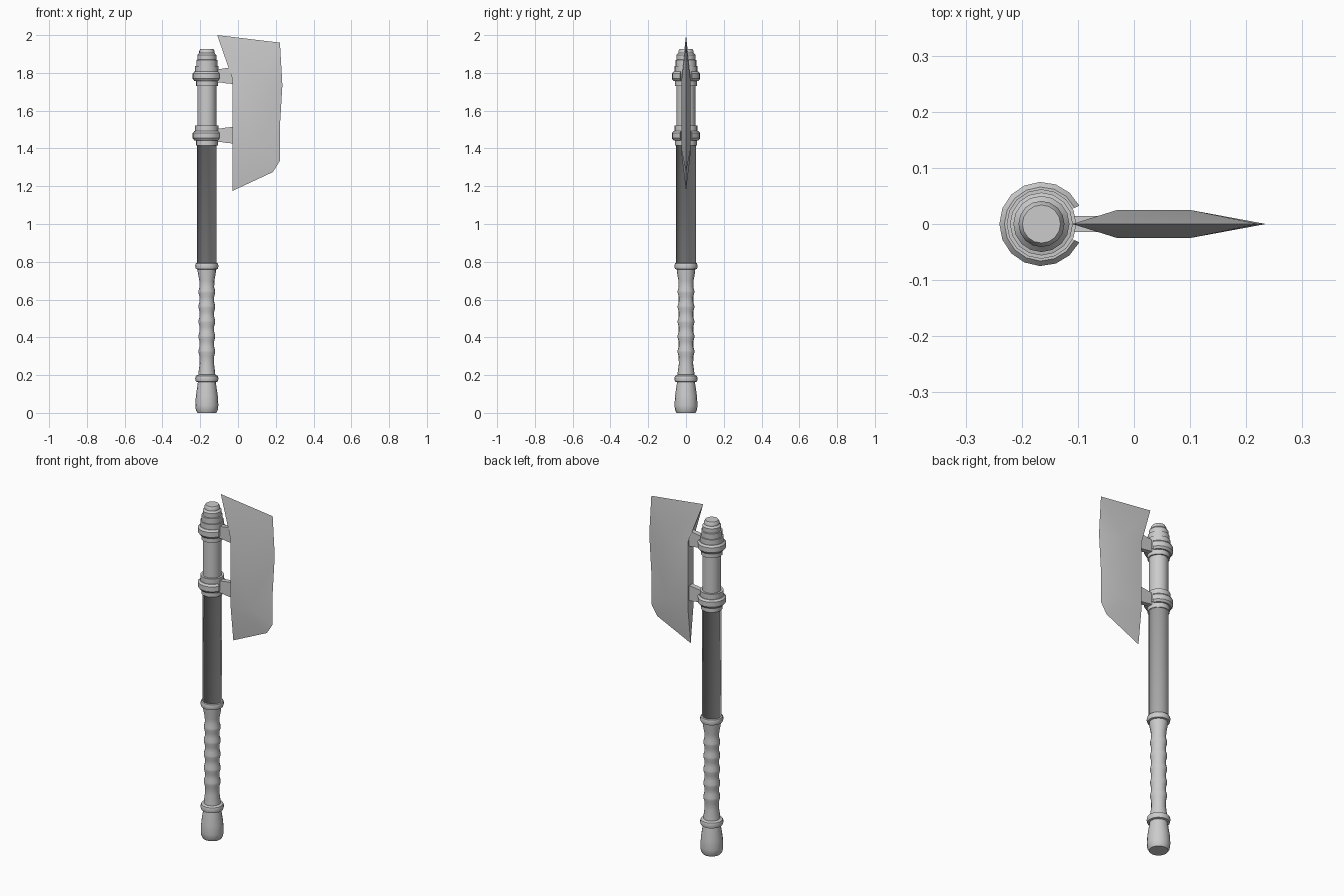
import bpy, bmesh, math

cube = bpy.data.objects.get("Cube")
if cube:
    bpy.data.objects.remove(cube, do_unlink=True)

AXIS_X = -0.165
SIDES = 16

grey = bpy.data.materials.new("plain_grey")
grey.use_nodes = True
grey.diffuse_color = (0.6, 0.6, 0.6, 1)
grey.node_tree.nodes["Principled BSDF"].inputs["Base Color"].default_value = (0.6, 0.6, 0.6, 1)


def add_part(name, verts, faces, location=(0, 0, 0), angle=35):
    mesh = bpy.data.meshes.new(name)
    mesh.from_pydata(verts, [], faces)
    bm = bmesh.new()
    bm.from_mesh(mesh)
    bmesh.ops.recalc_face_normals(bm, faces=bm.faces)
    bm.to_mesh(mesh)
    bm.free()
    mesh.materials.append(grey)
    obj = bpy.data.objects.new(name, mesh)
    bpy.context.collection.objects.link(obj)
    obj.location = location
    bpy.ops.object.select_all(action="DESELECT")
    obj.select_set(True)
    bpy.context.view_layer.objects.active = obj
    if angle >= 180:
        bpy.ops.object.shade_smooth()
    else:
        bpy.ops.object.shade_smooth_by_angle(angle=math.radians(angle))
    return obj


def lathe(name, profile, z=0, angle=40):
    """Turn a (radius, height) profile around the shaft axis and cap its ends."""
    n = len(profile)
    verts = [(r * math.cos(a), r * math.sin(a), h)
             for a in (math.tau * i / SIDES for i in range(SIDES))
             for r, h in profile]
    faces = [(i * n + j, (i + 1) % SIDES * n + j, (i + 1) % SIDES * n + j + 1, i * n + j + 1)
             for i in range(SIDES) for j in range(n - 1)]
    faces += [tuple(i * n for i in range(SIDES)), tuple(i * n + n - 1 for i in range(SIDES))]
    return add_part(name, verts, faces, (AXIS_X, 0, z), angle)


def open_ring(name, section, gap, z):
    """Sweep a closed (radius, height) section round the axis, open towards the blade."""
    n, steps = len(section), SIDES - 2
    verts = []
    for i in range(steps + 1):
        a = gap + (math.tau - 2 * gap) * i / steps
        verts += [(r * math.cos(a), r * math.sin(a), h) for r, h in section]
    faces = [(i * n + j, (i + 1) * n + j, (i + 1) * n + (j + 1) % n, i * n + (j + 1) % n)
             for i in range(steps) for j in range(n)]
    faces += [tuple(range(n)), tuple(steps * n + j for j in range(n))]
    return add_part(name, verts, faces, (AXIS_X, 0, z))


# Pommel, grip with raised ridges, and the collars at both ends of the grip
lathe("pommel", [(0.05, 0), (0.058, 0.015), (0.061, 0.04), (0.058, 0.09), (0.047, 0.165)])
collar = [(0.045, -0.02), (0.058, -0.016), (0.062, 0), (0.058, 0.014), (0.045, 0.02)]
lathe("lower_collar", collar, 0.182)
lathe("upper_collar", collar, 0.778)

grip = [(0.046, 0.18), (0.044, 0.215), (0.038, 0.26)]
for i in range(5):
    h = 0.325 + 0.079 * i
    grip += [(0.039, h - 0.025), (0.044, h - 0.006), (0.044, h + 0.006), (0.039, h + 0.025)]
grip += [(0.04, 0.7), (0.048, 0.745), (0.05, 0.78)]
lathe("grip", grip)

# Shaft in two lengths, and the stepped top cap
lathe("lower_shaft", [(0.052, 0.78), (0.052, 1.415), (0.056, 1.415)], angle=180)
lathe("upper_shaft", [(0.05, 1.42), (0.05, 1.895), (0.041, 1.905), (0.041, 1.915),
                      (0.034, 1.927)])

# Two clamps, each with a sleeve, an open outer band and an arm to the blade
for label, z in (("lower", 1.47), ("upper", 1.785)):
    lathe(label + "_clamp_sleeve",
          [(0.05, -0.055), (0.058, -0.055), (0.058, -0.02), (0.062, -0.02),
           (0.062, 0.052), (0.05, 0.052)], z)
    open_ring(label + "_clamp_band",
              [(0.055, -0.028), (0.066, -0.028), (0.075, -0.016),
               (0.075, 0.012), (0.066, 0.022), (0.055, 0.022)],
              math.radians(26), z)
    # (x, half height) stations along the arm
    stations = [(-0.125, 0.034), (-0.09, 0.036), (-0.06, 0.041), (-0.02, 0.044)]
    verts = [(x, sy * 0.014, sz * h) for x, h in stations
             for sy, sz in ((-1, -1), (1, -1), (1, 1), (-1, 1))]
    faces = [(4 * i + j, 4 * i + (j + 1) % 4, 4 * i + 4 + (j + 1) % 4, 4 * i + 4 + j)
             for i in range(3) for j in range(4)]
    faces += [(0, 1, 2, 3), (12, 13, 14, 15)]
    add_part(label + "_blade_arm", verts, faces, (0, 0, z))

lathe("top_band", [(0.05, 1.83), (0.056, 1.83), (0.056, 1.868), (0.05, 1.87)])

# Blade: thin outline with a raised panel mirrored on both sides
outline = [(-0.03, 1.835), (-0.11, 2.0), (0.222, 1.96), (0.235, 1.735), (0.222, 1.52),
           (0.222, 1.335), (0.185, 1.275), (-0.03, 1.175)]
panel = [(-0.03, 1.77), (0.1, 1.75), (0.1, 1.4), (-0.03, 1.38)]
verts = [(x, 0, z) for x, z in outline]
verts += [(x, s * 0.025, z) for s in (-1, 1) for x, z in panel]
faces = [(0, 8, 11, 7, 15, 12)]
for b in (8, 12):
    faces += [(b, b + 1, b + 2, b + 3), (0, 1, b), (1, 2, b + 1, b), (2, 3, b + 1),
              (3, 4, b + 2, b + 1), (4, 5, b + 2), (5, 6, b + 2), (6, 7, b + 3, b + 2)]
add_part("blade", verts, faces)
